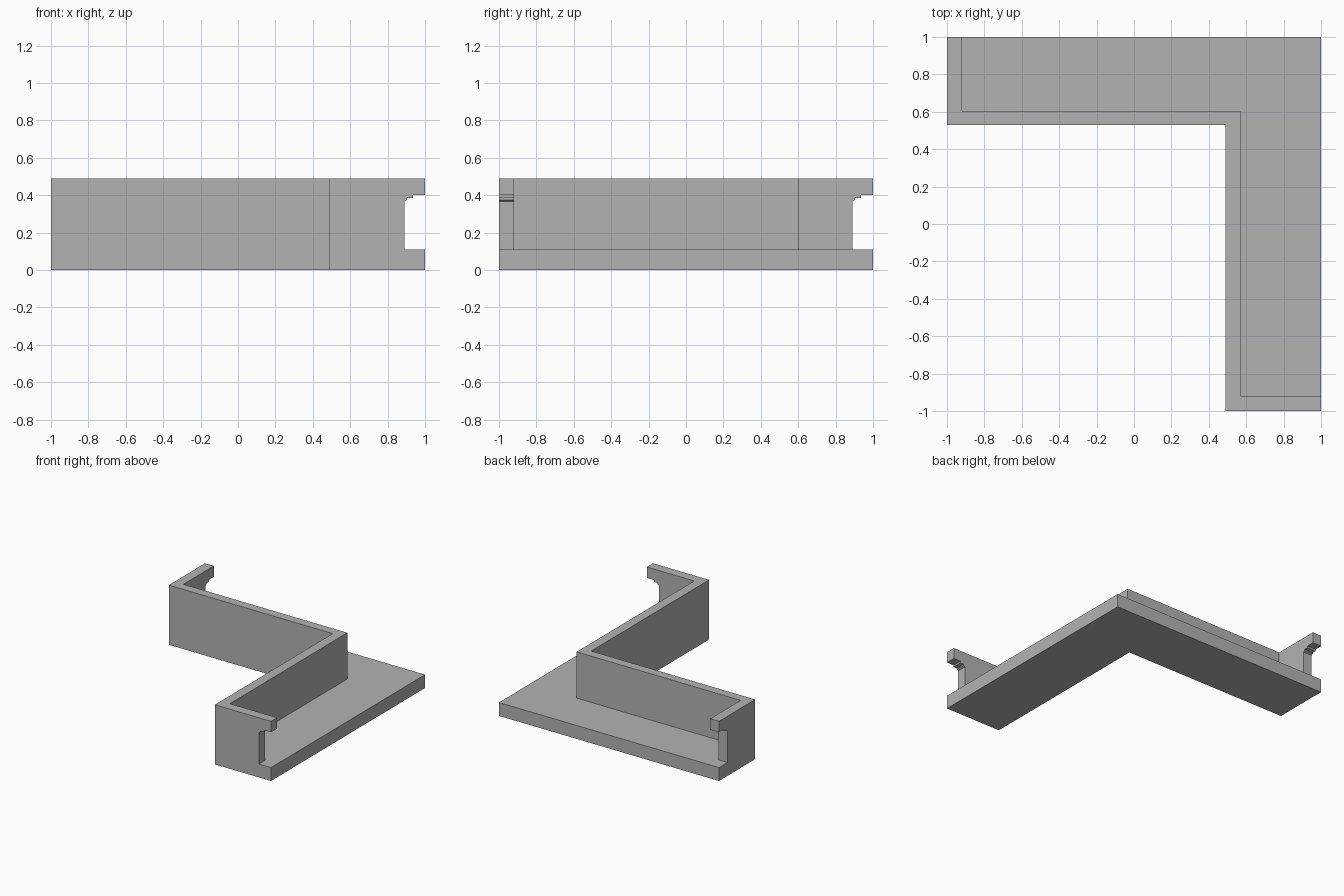
import bpy, bmesh
from mathutils import Vector

cube = bpy.data.objects.get("Cube")
if cube:
    bpy.data.objects.remove(cube, do_unlink=True)

grey = bpy.data.materials.new("plain grey")
grey.use_nodes = True
grey.diffuse_color = (0.45, 0.45, 0.45, 1)
grey.node_tree.nodes["Principled BSDF"].inputs["Base Color"].default_value = grey.diffuse_color

BASE, TOP = 0.11, 0.49      # floor and wall heights
WALL = 0.08
IN_X, IN_Y = 0.49, 0.53     # inner corner of the plan


def prism(name, outline, sweep):
    """Extrude a closed outline of 3D points along a vector."""
    bm = bmesh.new()
    face = bm.faces.new([bm.verts.new(p) for p in outline])
    grown = bmesh.ops.extrude_face_region(bm, geom=[face])["geom"]
    moved = [v for v in grown if isinstance(v, bmesh.types.BMVert)]
    bmesh.ops.translate(bm, verts=moved, vec=Vector(sweep))
    bmesh.ops.recalc_face_normals(bm, faces=bm.faces)
    mesh = bpy.data.meshes.new(name)
    bm.to_mesh(mesh)
    bm.free()
    mesh.materials.append(grey)
    obj = bpy.data.objects.new(name, mesh)
    bpy.context.collection.objects.link(obj)
    return obj


def corner_plan(end, x, y, outer, z):
    return [(end, y, z), (x, y, z), (x, end, z),
            (outer, end, z), (outer, outer, z), (end, outer, z)]


def carve(target, cutter):
    cutter.hide_render = True
    mod = target.modifiers.new("carve", 'BOOLEAN')
    mod.operation = 'DIFFERENCE'
    mod.solver = 'EXACT'
    mod.object = cutter
    bpy.context.view_layer.objects.active = target
    bpy.ops.object.modifier_apply(modifier=mod.name)
    bpy.data.objects.remove(cutter, do_unlink=True)


# Corner block, hollowed to leave the floor, inner walls and end panels
body = prism("corner_trough", corner_plan(-1, IN_X, IN_Y, 1, 0), (0, 0, TOP))
carve(body, prism("pocket", corner_plan(-1 + WALL, IN_X + WALL, IN_Y + WALL - 0.005, 1.2, BASE),
                  (0, 0, 1)))

# Stepped notch in both end panels, one the diagonal mirror of the other
notch = [(1.1, BASE), (0.89, BASE), (0.89, 0.367), (0.903, 0.375), (0.903, 0.385),
         (0.935, 0.385), (0.935, 0.4), (1.1, 0.4)]
carve(body, prism("front_notch", [(a, -1.1, z) for a, z in notch], (0, 0.25, 0)))
carve(body, prism("side_notch", [(-1.1, a, z) for a, z in notch], (0.25, 0, 0)))
